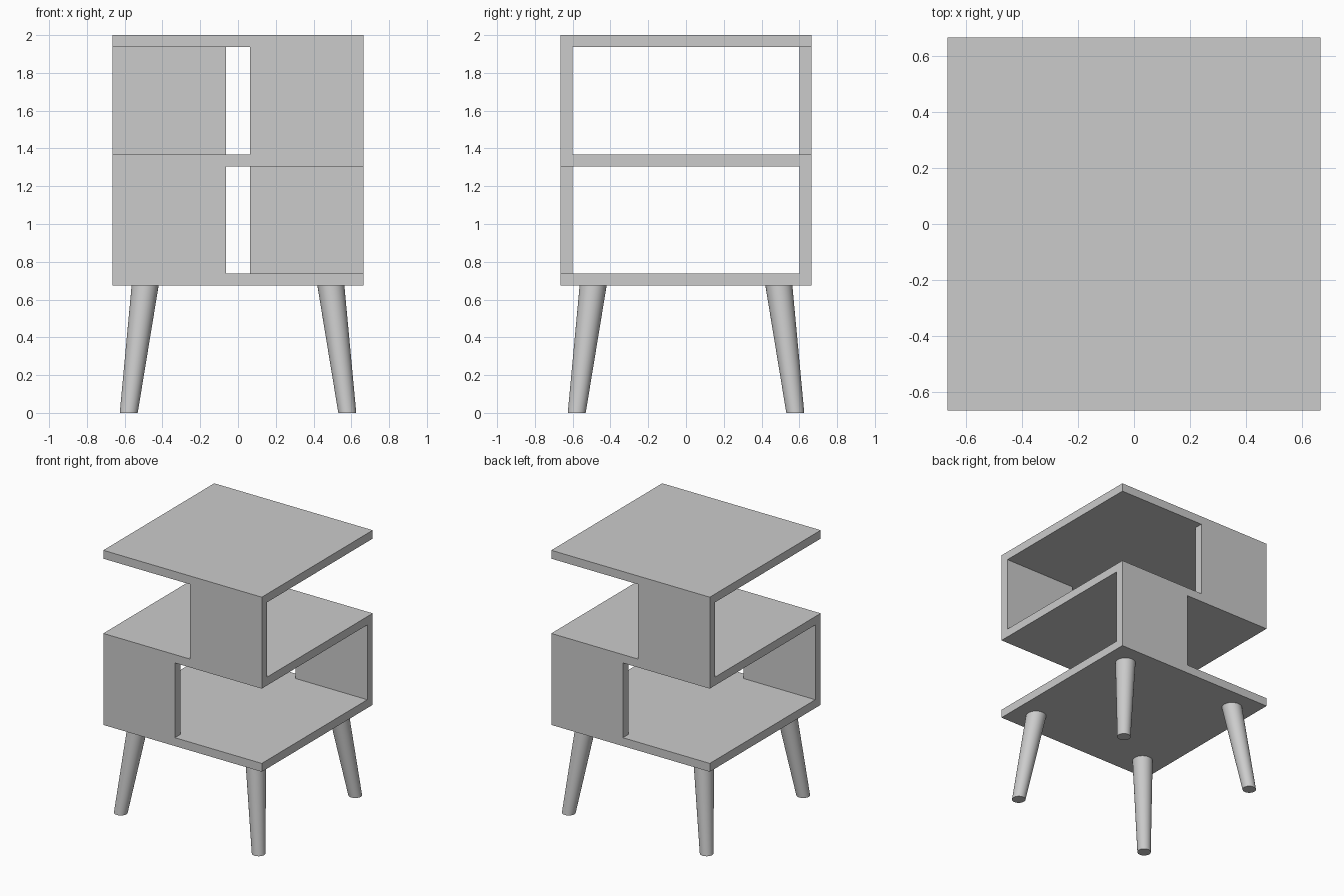
import bpy
import bmesh
from mathutils import Matrix, Vector

if "Cube" in bpy.data.objects:
    bpy.data.objects.remove(bpy.data.objects["Cube"])

HALF = 0.665      # half width of the square boards
T = 0.0635        # board thickness
GAP = 0.567       # clear height of each tier
BASE = 0.675      # underside of the lowest board


def new_object(name, bm):
    mesh = bpy.data.meshes.new(name)
    bm.to_mesh(mesh)
    bm.free()
    obj = bpy.data.objects.new(name, mesh)
    bpy.context.collection.objects.link(obj)
    return obj


def box(name, lo, hi):
    lo, hi = Vector(lo), Vector(hi)
    bm = bmesh.new()
    bmesh.ops.create_cube(bm, size=1, matrix=Matrix.Translation((lo + hi) / 2)
                          @ Matrix.Diagonal((*(hi - lo), 1)))
    return new_object(name, bm)


def leg(name, sx, sy):
    # Tapered round leg, sheared outwards so both ends stay level
    top, foot = 0.4915, 0.5785
    bm = bmesh.new()
    bmesh.ops.create_cone(bm, cap_ends=True, segments=32, radius1=0.0475,
                          radius2=0.0715, depth=BASE,
                          matrix=Matrix.Translation((0, 0, BASE / 2)))
    for v in bm.verts:
        offset = foot + (top - foot) * v.co.z / BASE
        v.co.x += sx * offset
        v.co.y += sy * offset
    obj = new_object(name, bm)
    bpy.context.view_layer.objects.active = obj
    obj.select_set(True)
    bpy.ops.object.shade_smooth_by_angle()
    obj.select_set(False)


# Three square boards
for i, name in enumerate(("bottom_board", "middle_shelf", "table_top")):
    z = BASE + i * (T + GAP)
    box(name, (-HALF, -HALF, z), (HALF, HALF, z + T))

# Half-width upright panels, diagonally opposed and alternating per tier
for tier, (label, front_side) in enumerate((("lower", -1), ("upper", 1))):
    z = BASE + T + tier * (T + GAP)
    for face, sy in (("front", -1), ("back", 1)):
        side = front_side * -sy
        x = sorted((side * T, side * HALF))
        y = sorted((sy * (HALF - 0.065), sy * HALF))
        box(f"{label}_{face}_panel", (x[0], y[0], z), (x[1], y[1], z + GAP))

# Four splayed legs
for face, sy in (("front", -1), ("back", 1)):
    for side, sx in (("left", -1), ("right", 1)):
        leg(f"{face}_{side}_leg", sx, sy)
